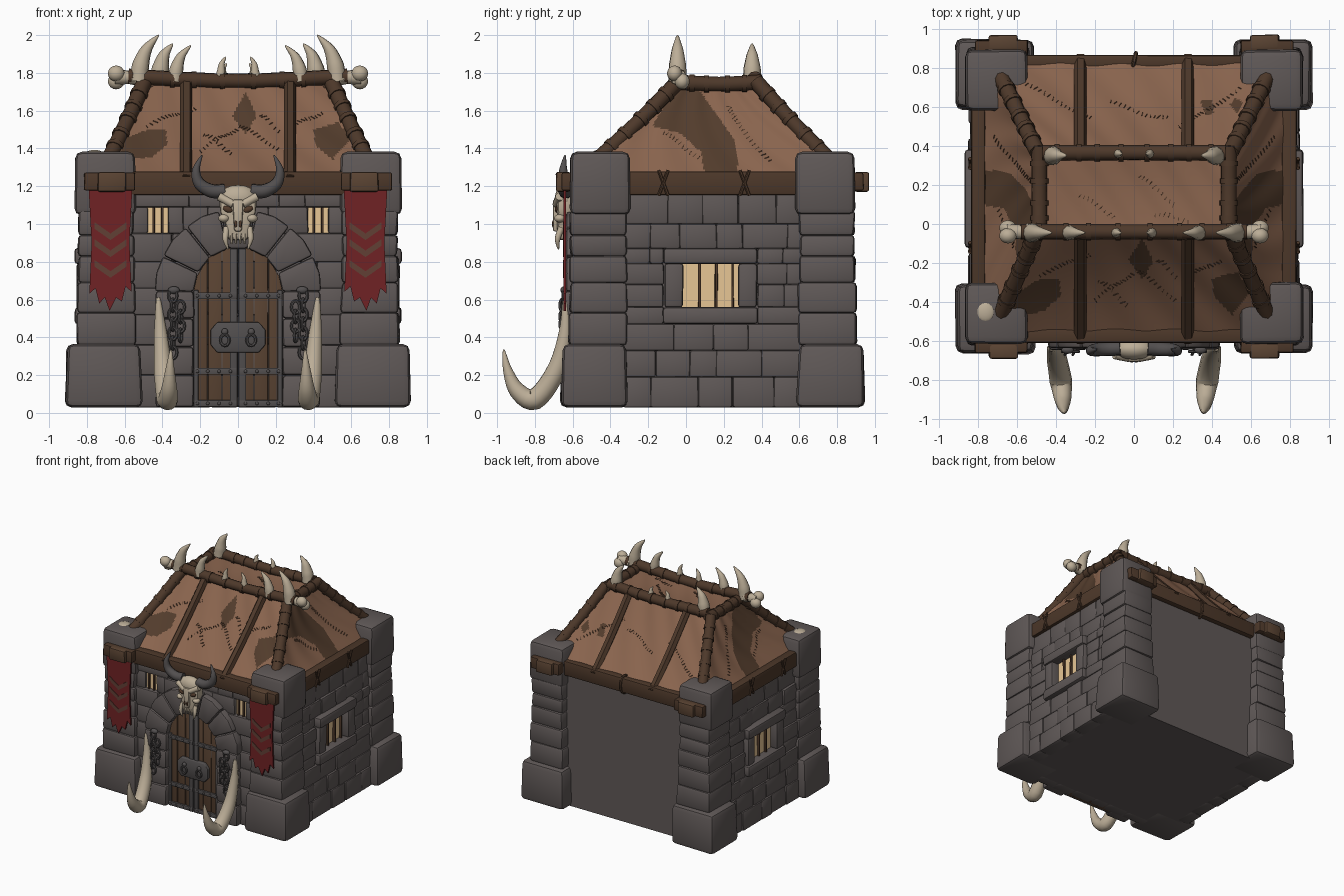
import bpy, bmesh, math, random
from mathutils import Vector, Matrix

if "Cube" in bpy.data.objects:
    bpy.data.objects.remove(bpy.data.objects["Cube"])
rng = random.Random(4)


def material(name, *rgb):
    m = bpy.data.materials.new(name)
    m.use_nodes = True
    m.diffuse_color = (*rgb, 1)
    m.node_tree.nodes["Principled BSDF"].inputs["Base Color"].default_value = (*rgb, 1)
    return m


STONE = material("grey stone", .115, .098, .095)
HIDE = material("tan hide", .25, .127, .075)
PATCH = material("dark hide", .085, .045, .025)
WOOD = material("dark wood", .075, .04, .023)
DOOR = material("door wood", .105, .058, .033)
BONE = material("bone", .5, .42, .31)
RED = material("red cloth", .16, .016, .018)
STRIPE = material("faded stripe", .12, .05, .035)
GLOW = material("window light", .85, .6, .32)
IRON = material("dark iron", .085, .078, .078)


def finish(bm, name, *mats, recalc=True, angle=40):
    if recalc:
        bmesh.ops.recalc_face_normals(bm, faces=bm.faces)
    me = bpy.data.meshes.new(name)
    bm.to_mesh(me)
    bm.free()
    for m in mats:
        me.materials.append(m)
    me.shade_smooth()
    me.set_sharp_from_angle(angle=math.radians(angle))
    bpy.context.scene.collection.objects.link(bpy.data.objects.new(name, me))


def merge(bm, part, bevel):
    if bevel:
        bmesh.ops.bevel(part, geom=part.edges[:], offset=bevel, segments=2, profile=.5,
                        affect='EDGES', clamp_overlap=True)
    me = bpy.data.meshes.new("temp")
    part.to_mesh(me)
    part.free()
    bm.from_mesh(me)
    bpy.data.meshes.remove(me)


def box(bm, c, size, bevel=.01, jitter=0, top=1):
    part = bmesh.new()
    bmesh.ops.create_cube(part, size=1)
    for v in part.verts:
        k = top if v.co.z > 0 else 1
        v.co = Vector((v.co.x * size[0] * k, v.co.y * size[1] * k, v.co.z * size[2])) + Vector(c)
        v.co += Vector([rng.uniform(-jitter, jitter) for _ in range(2)] + [0])
    merge(bm, part, bevel)


def prism(bm, outline, y0, y1, bevel=0):
    part = bmesh.new()
    a = [part.verts.new((x, y0, z)) for x, z in outline]
    b = [part.verts.new((x, y1, z)) for x, z in outline]
    part.faces.new(a)
    part.faces.new(b[::-1])
    for i in range(len(a)):
        j = i - 1
        part.faces.new((a[j], b[j], b[i], a[i]))
    bmesh.ops.recalc_face_normals(part, faces=part.faces)
    merge(bm, part, bevel)


def ball(bm, c, size, tilt=0):
    m = Matrix.Translation(c) @ Matrix.Rotation(tilt, 4, 'Y') @ Matrix.Diagonal((*size, 1))
    bmesh.ops.create_uvsphere(bm, u_segments=14, v_segments=9, radius=1, matrix=m)


def tube(bm, pts, radii, sides=10, closed=False):
    pts = [Vector(p) for p in pts]
    n = len(pts)
    if not isinstance(radii, (list, tuple)):
        radii = [radii] * n
    if n > 2 and not closed:                     # smooth the path
        fine, fr = [], []
        for i in range(n - 1):
            p0, p1, p2, p3 = pts[max(i - 1, 0)], pts[i], pts[i + 1], pts[min(i + 2, n - 1)]
            for k in range(5):
                t = k / 5
                fine.append(p1 + (p2 - p0) * t / 2 + (p0 * 2 - p1 * 5 + p2 * 4 - p3) * t * t / 2
                            + (p1 * 3 - p0 - p2 * 3 + p3) * t ** 3 / 2)
                fr.append(radii[i] + (radii[i + 1] - radii[i]) * t)
        pts, radii = fine + [pts[-1]], fr + [radii[-1]]
        n = len(pts)
    rings, old, side = [], None, None
    for i, p in enumerate(pts):
        q, r = (pts[(i + 1) % n], pts[i - 1]) if closed else (pts[min(i + 1, n - 1)], pts[max(i - 1, 0)])
        d = (q - r).normalized()
        side = d.orthogonal().normalized() if old is None else old.rotation_difference(d) @ side
        old, up = d, d.cross(side)
        rings.append([bm.verts.new(p + (side * math.cos(a) + up * math.sin(a)) * radii[i])
                      for a in (math.tau * k / sides for k in range(sides))])
    for i in range(n if closed else n - 1):
        a, b = rings[i], rings[(i + 1) % n]
        for k in range(sides):
            bm.faces.new((a[k - 1], a[k], b[k], b[k - 1]))
    if not closed:
        bm.faces.new(rings[0][::-1])
        bm.faces.new(rings[-1])


def loop(bm, c, rx, ry, rz, thick):
    pts = [Vector(c) + Vector((rx * math.cos(a), ry * math.cos(a), rz * math.sin(a)))
           for a in (math.tau * k / 12 for k in range(12))]
    tube(bm, pts, thick, 6, True)


def stone_rows(bm, zs, a, b, hole, place):
    for z0, z1 in zip(zs, zs[1:]):
        hit = z0 < hole[3] - .005 and z1 > hole[2] + .005
        t = a
        while t < b - .01:
            if hit and hole[0] - .001 <= t < hole[1] - .001:
                t = hole[1]
                continue
            e = t + rng.uniform(.13, .27)
            if b - e < .08:
                e = b
            if hit and t < hole[0] < e + .07:
                e = hole[0]
            place(bm, (t + e) / 2, e - t + .004, (z0 + z1) / 2, z1 - z0 + .004)
            t = e


# Wall core, corner towers and stonework
bm = bmesh.new()
box(bm, (0, .14, .62), (1.56, 1.36, 1.18), 0)
finish(bm, "wall_core", STONE)
bm = bmesh.new()
levels = [.36, .53, .69, .83, .94, 1.07]
for s in (-1, 1):
    for y, f in ((-.455, -1), (.735, 1)):
        box(bm, (s * .712, y + f * .03, .197), (.41, .36, .335), .035, .006, .94)
        for z0, z1 in zip(levels, levels[1:]):
            w = .31 - .03 * (z0 - .36) + rng.uniform(-.008, .008)
            box(bm, (s * .697, y + f * .01, (z0 + z1) / 2), (w, w, z1 - z0 + .006), .022, .006)
        box(bm, (s * .703, y, 1.215), (.325, .32, .335), .035, .004, .97)
finish(bm, "corner_towers", STONE)
bm = bmesh.new()
for s in (-1, 1):
    def side(bm, t, w, z, h):
        out = .85 - .035 * z + rng.uniform(-.01, .005)
        box(bm, (s * (out - .06), t, z), (.12, w, h), .014, .004)

    def front(bm, t, w, z, h):
        box(bm, (s * t, -.53 + rng.uniform(-.008, .008), z), (w, .1, h), .014, .004)
    stone_rows(bm, [.03, .19, .33, .47, .56, .68, .79, .87, 1.0, 1.16], -.33, .62, (-.12, .38, .47, .87), side)
    stone_rows(bm, [.03, .2, .36, .52, .66, .8, .95, 1.09, 1.17], 0, .57, (.37, .48, .95, 1.09), front)
finish(bm, "wall_stones", STONE)

# Windows
frame, glow, bars = bmesh.new(), bmesh.new(), bmesh.new()
for s in (-1, 1):
    box(frame, (s * .805, .13, .83), (.12, .5, .085), .018, .004)
    box(frame, (s * .805, .13, .515), (.12, .5, .09), .018, .004)
    for y in (-.065, .325):
        box(frame, (s * .795, y, .675), (.12, .1, .235), .018, .004)
    box(glow, (s * .783, .13, .675), (.008, .3, .24), 0)
    for y in (.07, .16, .245):
        box(bars, (s * .80, y, .675), (.022, .014, .24), .003, .003)
    box(glow, (s * .425, -.545, 1.02), (.11, .008, .14), 0)
    for x in (.40, .447):
        box(bars, (s * x, -.56, 1.02), (.013, .015, .14), .002)
finish(frame, "window_frames", STONE)
finish(glow, "window_panes", GLOW)
finish(bars, "window_bars", WOOD)

# Arched doorway
bm = bmesh.new()
for i in range(7):
    a, b = (math.pi * (i + k) / 7 for k in (.015, .985))
    prism(bm, [(r * math.cos(t), .64 + r * math.sin(t)) for r, t in
               ((.235, a), (.44, a), (.445, (a + b) / 2), (.44, b), (.235, b))], -.5, -.635, .016)
for s in (-1, 1):
    for z0, z1 in ((.03, .2), (.2, .35), (.35, .5), (.5, .645)):
        box(bm, (s * .333, -.57, (z0 + z1) / 2), (.2, .14, z1 - z0), .018, .006)
finish(bm, "door_arch", STONE)


def arch_top(x, r=.24):
    return .64 + math.sqrt(max(r * r - x * x, 0))


planks, iron = bmesh.new(), bmesh.new()
for s in (-1, 1):
    for x0, x1 in ((.0, .085), (.085, .16), (.16, .235)):
        a, b = x0 + .002, x1 - .002
        prism(planks, [(s * a, .03), (s * b, .03), (s * b, arch_top(b)), (s * a, arch_top(a))], -.53, -.59, .004)
    box(iron, (s * .023, -.588, .45), (.04, .03, .84), .004)
    box(iron, (s * .222, -.588, .34), (.025, .03, .62), .004)
    for z in (.05, .22, .62):
        box(iron, (s * .12, -.59, z), (.23, .03, .035), .004)
        for x in (.04, .1, .16, .215):
            ball(iron, (s * x, -.606, z), (.009, .007, .009))
    loop(iron, (s * .07, -.63, .385), .024, 0, .03, .008)
    ball(iron, (s * .07, -.625, .43), (.018, .014, .018))
    # Hanging chains
    for x, n, z in ((.345, 7, .62), (.305, 4, .56)):
        for k in range(n):
            flat = k % 2
            loop(iron, (s * x, -.652, z - k * .05), .008 if flat else .022, .016 if flat else 0, .034, .008)
    ball(iron, (s * .34, -.645, .65), (.032, .02, .02))
prism(iron, [(-.145, .36), (-.11, .32), (.11, .32), (.145, .36), (.145, .44), (.11, .48), (-.11, .48),
             (-.145, .44)], -.58, -.617, .006)
finish(planks, "door_planks", DOOR)
finish(iron, "door_iron_and_chains", IRON)

# Eave beams, bracket ends and lashings
bm, ends, ropes = bmesh.new(), bmesh.new(), bmesh.new()
box(bm, (0, -.57, 1.215), (1.4, .08, .125), .012, .004)
box(bm, (0, .83, 1.215), (1.4, .07, .125), .012, .004)
loop(ropes, (0, .83, 1.215), .01, .045, .075, .011)
for s in (-1, 1):
    box(bm, (s * .795, .14, 1.215), (.075, 1.3, .125), .012, .004)
    for y in (-.12, .31):
        for k in (-1, 1):
            tube(ropes, [(s * .837, y - k * .025, 1.15), (s * .84, y + k * .025, 1.285)], .009, 6)
    for y, f in ((-.61, -1), (.89, 1)):
        box(bm, (s * .68, y + f * .015, 1.225), (.27, .07, .095), .01, .003)
        box(ends, (s * .668, y + f * .04, 1.223), (.15, .075, .105), .012, .003)
finish(bm, "eave_beams", WOOD)
finish(ends, "beam_ends", DOOR)

# Hide roof panels with dark patches and stitching
stitches = bmesh.new()


def inside(x, y, poly):
    hit = False
    for (x0, y0), (x1, y1) in zip(poly, poly[1:] + poly[:1]):
        if (y0 > y) != (y1 > y) and x < x0 + (x1 - x0) * (y - y0) / (y1 - y0):
            hit = not hit
    return hit


def panel(name, corners, axis, patches, seams, sag=.03):
    a, b, c, d = (Vector(p) for p in corners)
    normal = (b - a).cross(d - a).normalized()

    def at(u, v):
        drop = sag * math.sin(math.pi * u) * math.sin(math.pi * v) + .004 * math.sin(u * 31 + v * 9)
        return a.lerp(b, u).lerp(d.lerp(c, u), v) - normal * drop
    bm = bmesh.new()
    nu, nv = 110, 56
    grid = [[bm.verts.new(at(i / nu, j / nv)) for i in range(nu + 1)] for j in range(nv + 1)]
    for j in range(nv):
        for i in range(nu):
            f = bm.faces.new((grid[j][i], grid[j][i + 1], grid[j + 1][i + 1], grid[j + 1][i]))
            p = f.calc_center_median()
            f.material_index = int(any(inside(p[axis], p.z, poly) for poly in patches))
    finish(bm, name, HIDE, PATCH, recalc=False)
    for u0, v0, u1, v1 in seams:
        run = (at(u1, v1) - at(u0, v0)).normalized()
        n = int((at(u1, v1) - at(u0, v0)).length / .022)
        for k in range(n):
            t = (k + .5) / n
            p = at(u0 + (u1 - u0) * t, v0 + (v1 - v0) * t + .03 * math.sin(t * 5)) + normal * .002
            w = (normal.cross(run) + run * rng.uniform(-.5, .5)) * rng.uniform(.008, .014)
            tube(stitches, [p - w, p + w], .0028, 4)


E, T = 1.25, 1.735
fl, fr, br, bl = (-.78, -.58, E), (.78, -.58, E), (.78, .85, E), (-.78, .85, E)
tfl, tfr, tbr, tbl = (-.48, -.04, T), (.48, -.04, T), (.48, .37, T), (-.48, .37, T)
panel("roof_front", (fl, fr, tfr, tfl), 0,
      [[(-.59, 1.46), (-.47, 1.5), (-.38, 1.5), (-.375, 1.42), (-.46, 1.35), (-.64, 1.35)],
       [(.4, 1.5), (.53, 1.54), (.6, 1.45), (.5, 1.34), (.41, 1.42)],
       [(.04, 1.7), (.1, 1.57), (.04, 1.48), (-.03, 1.57)]],
      [(.1, .55, .3, .8), (.35, .3, .5, .6), (.5, .6, .66, .35), (.35, .5, .48, .3), (.7, .5, .9, .75), (.6, .7, .68, .55)])
panel("roof_back", (br, bl, tbl, tbr), 0,
      [[(.34, 1.45), (.37, 1.53), (.41, 1.52), (.4, 1.45)], [(.49, 1.47), (.53, 1.52), (.56, 1.47), (.52, 1.44)]],
      [(.35, .6, .6, .45), (.1, .3, .3, .75), (.68, .6, .9, .3)])
band = [(-.18, 1.52), (-.04, 1.74), (.07, 1.71), (.26, 1.44), (.28, 1.25), (.1, 1.25), (.08, 1.38), (-.03, 1.48)]
seams = [(.2, .5, .45, .25), (.6, .8, .75, .2)]
panel("roof_right_side", (fr, br, tbr, tfr), 1, [band], seams)
panel("roof_left_side", (bl, fl, tfl, tbl), 1, [band], [(1 - a, b, 1 - c, d) for a, b, c, d in seams])
panel("roof_top", (tfl, tfr, tbr, tbl), 0, [], [(.2, .45, .4, .2), (.52, .7, .72, .35), (.6, .2, .8, .15)], .015)
finish(stitches, "roof_stitches", PATCH)

# Roof poles with rope bands
bm = bmesh.new()


def pole(a, b, r, bands, sag=.01):
    a, b = Vector(a), Vector(b)
    tube(bm, [a, a.lerp(b, .5) - Vector((0, 0, sag)), b], [r, r * .95, r])
    for t in bands:
        p, d = a.lerp(b, t) - Vector((0, 0, sag * 4 * t * (1 - t))), (b - a).normalized() * .013
        tube(ropes, [p - d, p + d], r + .005)


for s in (-1, 1):
    for y0, y1 in ((-.48, -.04), (.77, .37)):
        pole((s * .69, y0, 1.33), (s * .495, y1, 1.755), .042, (.2, .36, .55, .7, .85))
    pole((s * .485, -.05, 1.75), (s * .485, .4, 1.75), .042, (.18, .35, .6, .8))
    for y0, y1 in ((-.595, -.06), (.85, .38)):
        tube(bm, [(s * .275, y0, 1.235), (s * .275, (y0 + y1) / 2, 1.472), (s * .275, y1, T)], .033, 6)
ridge = (.08, .2, .3, .43, .57, .7, .8, .92)
pole((-.58, -.04, 1.782), (.58, -.04, 1.782), .041, ridge, .025)
pole((-.47, .365, 1.768), (.47, .365, 1.768), .041, ridge, .015)
finish(bm, "roof_poles", WOOD)
finish(ropes, "rope_bands", WOOD)

# Roof spikes, bone knobs and ground tusks
bm = bmesh.new()
for s in (-1, 1):
    for x, y, tip, top, r in ((.525, -.045, .42, 2.0, .05), (.42, .35, .345, 1.955, .05),
                              (.335, -.045, .25, 1.945, .04), (.10, -.045, .065, 1.885, .026),
                              (.09, .36, .06, 1.85, .024)):
        h = top - 1.755
        tube(bm, [(s * x, y, 1.755), (s * (x - .01), y, 1.755 + h * .35),
                  (s * (x * .6 + tip * .4), y, 1.755 + h * .7), (s * tip, y, top)], [r, r * .92, r * .6, .003])
    tube(bm, [(s * .54, -.04, 1.777), (s * .58, -.04, 1.777), (s * .65, -.04, 1.777)], [.046, .036, .042])
    for y, z in ((-.06, 1.797), (-.02, 1.755)):
        ball(bm, (s * .645, y, z), (.045, .04, .042))
    tube(bm, [(s * .422, -.64, .61), (s * .41, -.64, .42), (s * .395, -.69, .22), (s * .375, -.8, .073),
              (s * .365, -.895, .12), (s * .36, -.945, .23), (s * .355, -.965, .335)],
         [.01, .036, .052, .058, .044, .024, .004], 12)
ball(bm, (-.76, -.45, 1.372), (.05, .055, .02))
finish(bm, "spikes_and_tusks", BONE)

# Horned skull above the door
bm, dark, horns = bmesh.new(), bmesh.new(), bmesh.new()
ball(bm, (0, -.64, 1.135), (.105, .055, .072))
face = [(.1, 1.15), (.095, 1.06), (.065, 1.0), (.055, .915)]
prism(bm, face + [(-x, z) for x, z in face[::-1]], -.6, -.682, .022)
prism(bm, [(-.02, .96), (.02, .96), (.03, 1.13), (-.03, 1.13)], -.66, -.705, .012)
for s in (-1, 1):
    tube(bm, [(s * .025, -.685, 1.105), (s * .1, -.67, 1.145)], .022)
    ball(bm, (s * .075, -.668, 1.03), (.03, .03, .022))
    tube(bm, [(s * .06, -.66, .98), (s * .067, -.68, .92), (s * .052, -.675, .865)], [.018, .015, .003])
    for x in (.012, .034):
        tube(bm, [(s * x, -.675, .95), (s * x, -.675, .895)], [.011, .005], 6)
    ball(dark, (s * .055, -.682, 1.078), (.027, .012, .016), -s * .4)
    ball(dark, (s * .012, -.705, 1.0), (.008, .005, .018))
    tube(horns, [(s * .07, -.635, 1.175), (s * .14, -.64, 1.175), (s * .205, -.645, 1.215),
                 (s * .222, -.65, 1.285), (s * .19, -.64, 1.365)], [.038, .037, .032, .022, .003])
finish(bm, "skull", BONE)
finish(dark, "skull_sockets", PATCH)
finish(horns, "skull_horns", IRON)

# Torn banners
cloth, marks = bmesh.new(), bmesh.new()
for s in (-1, 1):
    edge = [(-.115, 1.18), (.115, 1.18), (.1, .9), (.112, .63), (.08, .66), (.06, .58), (.03, .61), (.005, .54),
            (-.03, .61), (-.06, .59), (-.08, .67), (-.112, .64), (-.1, .9)]
    prism(cloth, [(s * (.675 + x), z) for x, z in edge], -.648, -.634)
    for z in (.95, .86, .75):
        prism(marks, [(s * .675 + x, z + dz) for x, dz in
                      ((-.085, .06), (0, 0), (.085, .06), (.085, .025), (0, -.035), (-.085, .025))], -.648, -.652)
finish(cloth, "banners", RED)
finish(marks, "banner_chevrons", STRIPE)
